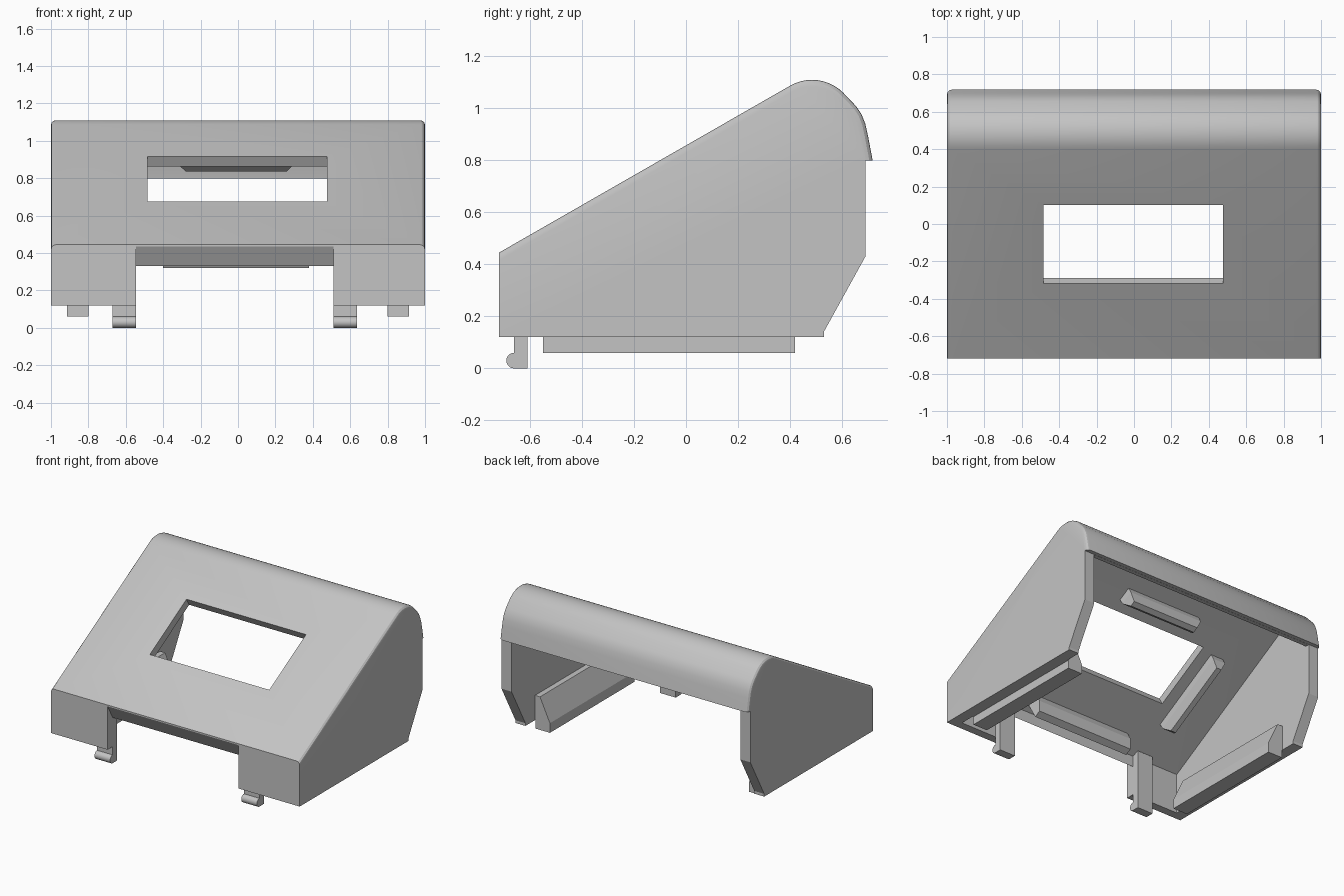
import bpy, bmesh, math
from mathutils import Matrix, Vector

if "Cube" in bpy.data.objects:
    bpy.data.objects.remove(bpy.data.objects["Cube"])

grey = bpy.data.materials.new("light_grey")
grey.diffuse_color = (0.55, 0.55, 0.55, 1)
grey.use_nodes = True
grey.node_tree.nodes["Principled BSDF"].inputs["Base Color"].default_value = grey.diffuse_color
SLOPE = math.radians(30)


def front_z(y):
    """Height of the sloping top at depth y."""
    return 0.445 + math.tan(SLOPE) * (y + 0.72)


def finish(name, bm):
    bmesh.ops.recalc_face_normals(bm, faces=bm.faces)
    me = bpy.data.meshes.new(name)
    bm.to_mesh(me)
    bm.free()
    me.materials.append(grey)
    ob = bpy.data.objects.new(name, me)
    bpy.context.collection.objects.link(ob)
    return ob


def prism(pts, x0, x1):
    """Extrude a (y, z) profile along x."""
    bm = bmesh.new()
    f = bm.faces.new([bm.verts.new((x0, y, z)) for y, z in pts])
    r = bmesh.ops.extrude_face_region(bm, geom=[f])
    vs = [v for v in r["geom"] if isinstance(v, bmesh.types.BMVert)]
    bmesh.ops.translate(bm, verts=vs, vec=(x1 - x0, 0, 0))
    return bm


def arc(cy, cz, r, a0, a1, n):
    return [(cy + r * math.cos(math.radians(a0 + (a1 - a0) * i / n)),
             cz + r * math.sin(math.radians(a0 + (a1 - a0) * i / n))) for i in range(n + 1)]


def select_only(ob):
    bpy.ops.object.select_all(action='DESELECT')
    ob.select_set(True)
    bpy.context.view_layer.objects.active = ob


def cut(ob, cutter):
    cutter.hide_render = True
    m = ob.modifiers.new("cut", 'BOOLEAN')
    m.operation, m.solver, m.object = 'DIFFERENCE', 'EXACT', cutter
    select_only(ob)
    bpy.ops.object.modifier_apply(modifier=m.name)
    bpy.data.objects.remove(cutter)


def smooth(ob):
    select_only(ob)
    bpy.ops.object.shade_smooth_by_angle(angle=math.radians(28))


# Outer housing: sloped top, rounded crest, rear lip, tapered sides
top = [(-0.72, 0.445)] + arc(0.485, 0.94, 0.17, 120, 45, 10) + [
    (0.655, 1.008), (0.675, 0.978), (0.69, 0.94), (0.70, 0.895), (0.718, 0.8)]
outer = [(-0.72, 0.12)] + top + [(0.69, 0.8), (0.69, 0.43), (0.53, 0.14), (0.53, 0.12)]
bm = prism(outer, -1, 1)


def on_top(v):
    return any(abs(v.co.y - y) + abs(v.co.z - z) < 1e-4 for y, z in top)


# Soften the side edges of the top surface
rim = [e for e in bm.edges if abs(e.verts[0].co.x - e.verts[1].co.x) < 1e-4
       and all(on_top(v) for v in e.verts)]
bmesh.ops.bevel(bm, geom=rim, offset=0.025, segments=3, profile=0.5, affect='EDGES')
housing = finish("housing", bm)

# Hollow inside, open at the bottom and the back
inner = [(-0.66, -0.1), (-0.66, front_z(-0.66) - 0.0693)] + arc(0.485, 0.94, 0.11, 120, 45, 10) + [
    (0.605, 0.975), (0.63, 0.93), (0.645, 0.88), (0.66, 0.799), (0.9, 0.799), (0.9, -0.1)]
cut(housing, finish("cavity_cutter", prism(inner, -0.92, 0.92)))

# Front cable opening, its upper edge square to the slope
notch = [(-0.9, -0.1), (-0.9, 0.435), (-0.72, 0.435), (-0.63, 0.279), (-0.63, -0.1)]
cut(housing, finish("opening_cutter", prism(notch, -0.545, 0.51)))


def slope_pt(s, h):
    """Point s up the slope and h below its outer surface."""
    return (-0.72 + s * math.cos(SLOPE) + h * math.sin(SLOPE),
            0.445 + s * math.sin(SLOPE) - h * math.cos(SLOPE))


# Display window
win = [slope_pt(s, h) for s, h in ((0.462, -0.1), (0.947, -0.1), (0.947, 0.1), (0.462, 0.1))]
cut(housing, finish("window_cutter", prism(win, -0.485, 0.475)))
smooth(housing)


# Retaining ribs on the underside of the slope, tapered toward the tip
def rib(name, x0, x1, s0, s1, h, bx=0.0, bs0=0.0, bs1=0.0):
    bm = bmesh.new()
    rings = []
    for hh, dx, d0, d1 in ((0.05, 0, 0, 0), (0.06 + h * 0.5, 0, 0, 0), (0.06 + h, bx, bs0, bs1)):
        ring = []
        for x, s in ((x0 + dx, s0 + d0), (x1 - dx, s0 + d0), (x1 - dx, s1 - d1), (x0 + dx, s1 - d1)):
            ring.append(bm.verts.new((x, *slope_pt(s, hh))))
        rings.append(ring)
    for a, b in zip(rings, rings[1:]):
        for i in range(4):
            bm.faces.new((a[i], a[(i + 1) % 4], b[(i + 1) % 4], b[i]))
    bm.faces.new(rings[0])
    bm.faces.new(rings[-1])
    return finish(name, bm)


rib("upper_rib", -0.31, 0.29, 1.03, 1.13, 0.10, 0.03, 0.03, 0.03)
rib("lower_rib", -0.40, 0.38, 0.08, 0.17, 0.13, 0.0, 0.0, 0.04)
rib("left_rib", -0.67, -0.57, 0.32, 0.92, 0.10, 0.03, 0.03, 0.03)
rib("right_rib", 0.56, 0.66, 0.32, 0.92, 0.10, 0.03, 0.03, 0.03)

# Wedge-shaped rails along the inside of both side walls
for side, name in ((-1, "left_rail"), (1, "right_rail")):
    sec = [(0.915, 0.06), (0.80, 0.06), (0.80, 0.13), (0.88, 0.30), (0.925, 0.30), (0.925, 0.12), (0.915, 0.12)]
    bm = bmesh.new()
    f = bm.faces.new([bm.verts.new((side * x, -0.55, z)) for x, z in sec])
    r = bmesh.ops.extrude_face_region(bm, geom=[f])
    bmesh.ops.translate(bm, vec=(0, 0.97, 0),
                        verts=[v for v in r["geom"] if isinstance(v, bmesh.types.BMVert)])
    finish(name, bm)

# Snap hooks behind the front wall, with a rounded catch
for name, x0, x1 in (("left_hook", -0.67, -0.545), ("right_hook", 0.51, 0.635)):
    pts = [(-0.61, 0.0)] + arc(-0.661, 0.03, 0.03, 270, 90, 10) + [(-0.661, 0.41), (-0.61, 0.43)]
    smooth(finish(name, prism(pts, x0, x1)))
